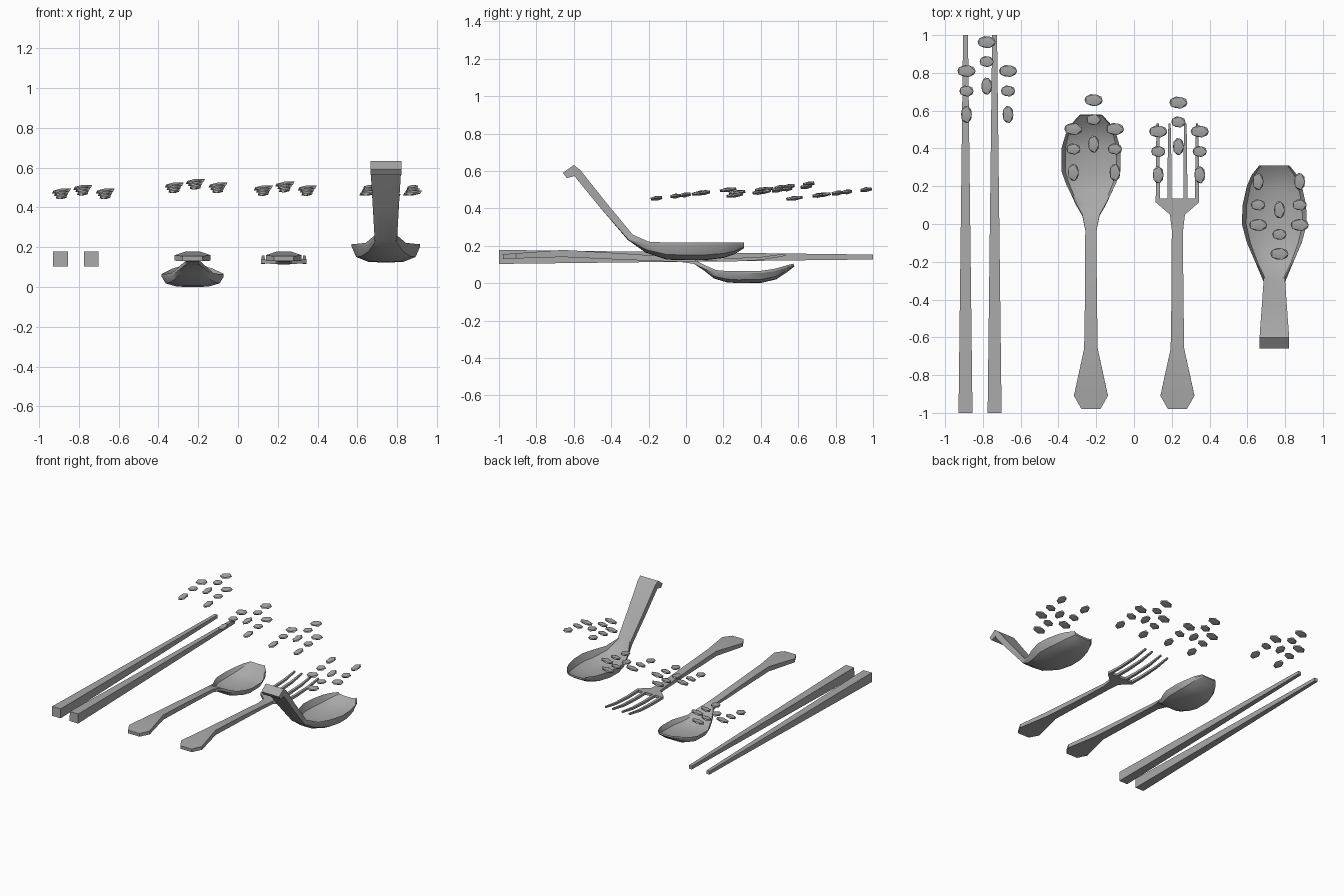
import bpy, bmesh, math
from mathutils import Vector, Matrix

if "Cube" in bpy.data.objects:
    bpy.data.objects.remove(bpy.data.objects["Cube"])

metal = bpy.data.materials.new("plain grey")
metal.use_nodes = True
grey = (0.4, 0.4, 0.4, 1)
metal.diffuse_color = grey
metal.node_tree.nodes["Principled BSDF"].inputs["Base Color"].default_value = grey


def finish(name, bm, angle=30):
    bmesh.ops.recalc_face_normals(bm, faces=bm.faces)
    mesh = bpy.data.meshes.new(name)
    bm.to_mesh(mesh)
    bm.free()
    mesh.materials.append(metal)
    obj = bpy.data.objects.new(name, mesh)
    bpy.context.collection.objects.link(obj)
    bpy.ops.object.select_all(action='DESELECT')
    bpy.context.view_layer.objects.active = obj
    obj.select_set(True)
    bpy.ops.object.shade_smooth_by_angle(angle=math.radians(angle))
    return obj


# Cross-section of a dished strip: position across, share of the depth
DISH = ((-1, 0), (-0.87, 0.65), (-0.5, 0.97), (0, 1), (0.5, 0.97), (0.87, 0.65), (1, 0))
FLAT = ((-1, 0), (1, 0))


def loft(name, x, stations, section=FLAT, angle=30):
    """Stations: y, z of the top edge, half width, thickness, dish depth."""
    bm = bmesh.new()
    rings = []
    last = len(stations) - 1
    for i, (y, z, half, thick, depth) in enumerate(stations):
        a, b = stations[max(i - 1, 0)], stations[min(i + 1, last)]
        tangent = Vector((0, b[0] - a[0], b[1] - a[1])).normalized()
        down = Vector((0, tangent.z, -tangent.y))
        base = Vector((x, y, z))
        top = [base + Vector((u * half, 0, 0)) + down * depth * f for u, f in section]
        low = [p + down * thick for p in reversed(top)]
        rings.append([bm.verts.new(p) for p in top + low])
    n = len(rings[0])
    for r, s in zip(rings, rings[1:]):
        for k in range(n):
            bm.faces.new((r[k], r[(k + 1) % n], s[(k + 1) % n], s[k]))
    # End caps as quads between top and underside
    for r in (rings[0], rings[-1]):
        for k in range(n // 2 - 1):
            bm.faces.new((r[k], r[k + 1], r[n - 2 - k], r[n - 1 - k]))
    return finish(name, bm, angle)


# Chopsticks: tapering square rods
for name, x in (("left_chopstick", -0.738), ("right_chopstick", -0.892)):
    loft(name, x, [(-1, 0.178, 0.037, 0.075, 0), (1, 0.153, 0.013, 0.026, 0)])

# Handle shared by the spoon and the fork
handle = [(-0.98, 0.155, 0.05, 0.025, 0), (-0.91, 0.16, 0.09, 0.028, 0),
          (-0.66, 0.178, 0.036, 0.038, 0), (-0.35, 0.16, 0.031, 0.034, 0),
          (-0.03, 0.138, 0.03, 0.024, 0)]

# Spoon
loft("spoon", -0.228, handle + [
    (0.05, 0.122, 0.046, 0.02, 0), (0.11, 0.092, 0.08, 0.018, 0.01),
    (0.16, 0.07, 0.105, 0.014, 0.032), (0.22, 0.065, 0.135, 0.012, 0.048),
    (0.28, 0.064, 0.156, 0.012, 0.052), (0.40, 0.066, 0.156, 0.012, 0.052),
    (0.47, 0.076, 0.135, 0.012, 0.045), (0.53, 0.093, 0.1, 0.012, 0.024),
    (0.575, 0.105, 0.06, 0.012, 0.004)], DISH)

# Fork: handle with a flared head, then four tines
loft("fork_body", 0.23, handle + [
    (0.05, 0.138, 0.04, 0.022, 0), (0.115, 0.138, 0.115, 0.02, 0),
    (0.135, 0.138, 0.115, 0.02, 0)])
for i, offset in enumerate((-0.104, -0.042, 0.042, 0.104)):
    loft(f"fork_tine_{i + 1}", 0.23 + offset, [
        (0.13, 0.138, 0.011, 0.02, 0), (0.25, 0.134, 0.01, 0.018, 0),
        (0.4, 0.14, 0.009, 0.016, 0), (0.53, 0.158, 0.006, 0.012, 0)])

# Ladle: folded grip, rising handle and deep bowl
loft("ladle", 0.743, [
    (-0.658, 0.59, 0.078, 0.035, 0), (-0.6, 0.632, 0.078, 0.058, 0),
    (-0.565, 0.605, 0.076, 0.045, 0), (-0.43, 0.435, 0.066, 0.042, 0),
    (-0.285, 0.26, 0.056, 0.035, 0.004), (-0.2, 0.222, 0.1, 0.016, 0.045),
    (-0.1, 0.217, 0.145, 0.014, 0.077), (0, 0.217, 0.172, 0.014, 0.08),
    (0.1, 0.217, 0.168, 0.014, 0.08), (0.2, 0.217, 0.146, 0.014, 0.068),
    (0.26, 0.217, 0.12, 0.014, 0.048), (0.31, 0.217, 0.08, 0.014, 0.016)], DISH)

# Grains: offset across and along, half length across and along
side = [(0, 0.055, 0.036), (-0.106, 0.043, 0.033), (-0.23, 0.033, 0.052)]
GRAINS = [(dx, dy, a, b) for dx in (-0.107, 0.113) for dy, a, b in side]
GRAINS += [(0, dy + lift, a, b) for (dy, a, b), lift in zip(side, (0.153, 0.156, 0.15))]


def grain_group(name, x, y, z, turn):
    for i, (dx, dy, a, b) in enumerate(GRAINS):
        bm = bmesh.new()
        bmesh.ops.create_icosphere(bm, subdivisions=1, radius=1)
        spot = Vector((x + dx * turn, y + dy * turn, z + 0.12 * dy * turn))
        bm.transform(Matrix.Translation(spot)
                     @ Matrix.Rotation(math.radians(8), 4, 'X')
                     @ Matrix.Rotation(math.radians(-8), 4, 'Y')
                     @ Matrix.Diagonal((a, b, 0.013, 1)))
        finish(f"{name}_grain_{i + 1}", bm, 20)


grain_group("chopstick", -0.78, 0.81, 0.482, 1)
grain_group("spoon", -0.214, 0.503, 0.512, 1)
grain_group("fork", 0.235, 0.49, 0.498, 1)
grain_group("ladle", 0.77, -0.005, 0.472, -1)
